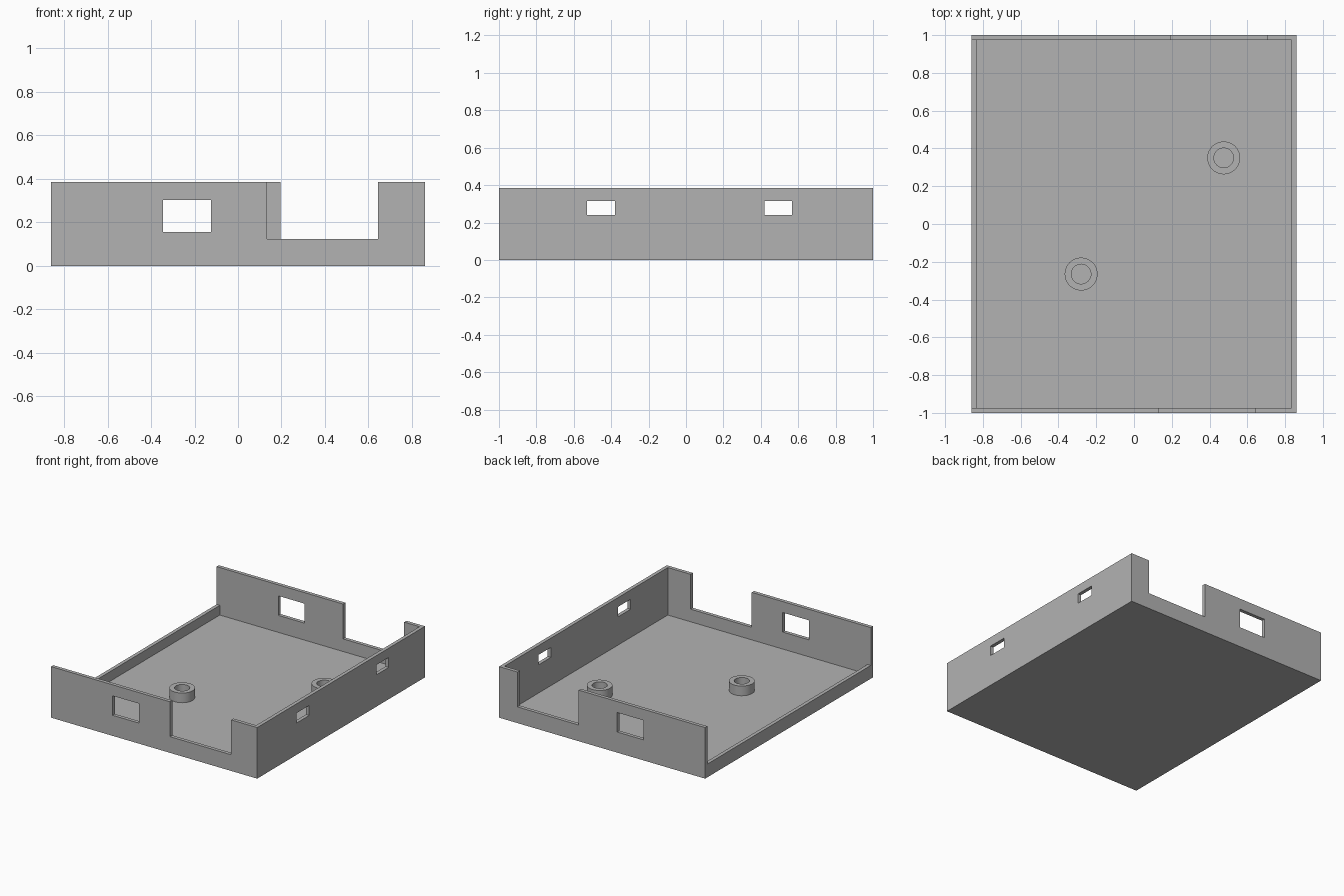
import bpy
import bmesh
from mathutils import Matrix, Vector

old = bpy.data.objects.get("Cube")
if old:
    bpy.data.objects.remove(old)

grey = bpy.data.materials.new("plain_grey")
grey.use_nodes = True
colour = (0.45, 0.45, 0.45, 1)
grey.diffuse_color = colour
grey.node_tree.nodes["Principled BSDF"].inputs["Base Color"].default_value = colour

X, Y, H = 0.86, 1.0, 0.385   # half width, half depth, height
T = 0.027                    # wall and floor thickness
LOW = 0.1                    # low wall and post height
E = 0.05                     # cutter overshoot


def add_box(bm, x0, x1, y0, y1, z0, z1):
    size = Vector((x1 - x0, y1 - y0, z1 - z0))
    mid = Vector((x0 + x1, y0 + y1, z0 + z1)) / 2
    bmesh.ops.create_cube(bm, size=1, matrix=Matrix.Translation(mid) @ Matrix.Diagonal(size.to_4d()))


def finish(bm, name):
    mesh = bpy.data.meshes.new(name)
    bm.to_mesh(mesh)
    bm.free()
    mesh.materials.append(grey)
    obj = bpy.data.objects.new(name, mesh)
    bpy.context.collection.objects.link(obj)
    return obj


def box_object(name, *bounds):
    bm = bmesh.new()
    add_box(bm, *bounds)
    return finish(bm, name)


# Tray body, hollowed and pierced by one set of cutters
tray = box_object("tray", -X, X, -Y, Y, 0, H)
cuts = {
    "interior": (-X + T, X - T, -Y + T, Y - T, T, H + E),
    "low_side": (-X - E, -X + T + E, -Y + T, Y - T, LOW, H + E),
    "front_notch": (0.133, 0.643, -Y - E, -Y + T + E, 0.122, H + E),
    "back_notch": (0.195, 0.705, Y - T - E, Y + E, 0.122, H + E),
    "end_windows": (-0.345, -0.125, -Y - E, Y + E, 0.155, 0.302),
    "side_window_front": (X - T - E, X + E, -0.53, -0.38, 0.24, 0.315),
    "side_window_back": (X - T - E, X + E, 0.42, 0.567, 0.24, 0.315),
}
cutters = []
for name, bounds in cuts.items():
    cutter = box_object(name + "_cutter", *bounds)
    mod = tray.modifiers.new(name, "BOOLEAN")
    mod.operation, mod.solver, mod.object = "DIFFERENCE", "EXACT", cutter
    cutters.append(cutter)

# Bake the cuts and drop the cutters
graph = bpy.context.evaluated_depsgraph_get()
baked = bpy.data.meshes.new_from_object(tray.evaluated_get(graph))
tray.modifiers.clear()
tray.data = baked
for cutter in cutters:
    bpy.data.objects.remove(cutter)


# Hollow mounting posts, spun from a rectangular section
def post(name, x, y, outer=0.087, inner=0.052, steps=48):
    bm = bmesh.new()
    section = [(inner, T), (outer, T), (outer, LOW), (inner, LOW)]
    verts = [bm.verts.new((r, 0, z)) for r, z in section]
    edges = [bm.edges.new((verts[i], verts[(i + 1) % 4])) for i in range(4)]
    bmesh.ops.spin(bm, geom=verts + edges, cent=(0, 0, 0), axis=(0, 0, 1),
                   angle=6.283185, steps=steps)
    bmesh.ops.remove_doubles(bm, verts=bm.verts, dist=0.0001)
    bmesh.ops.recalc_face_normals(bm, faces=bm.faces)
    obj = finish(bm, name)
    obj.location = (x, y, 0)
    bpy.ops.object.select_all(action="DESELECT")
    obj.select_set(True)
    bpy.context.view_layer.objects.active = obj
    bpy.ops.object.shade_smooth_by_angle()


post("back_post", 0.475, 0.35)
post("front_post", -0.28, -0.265)
